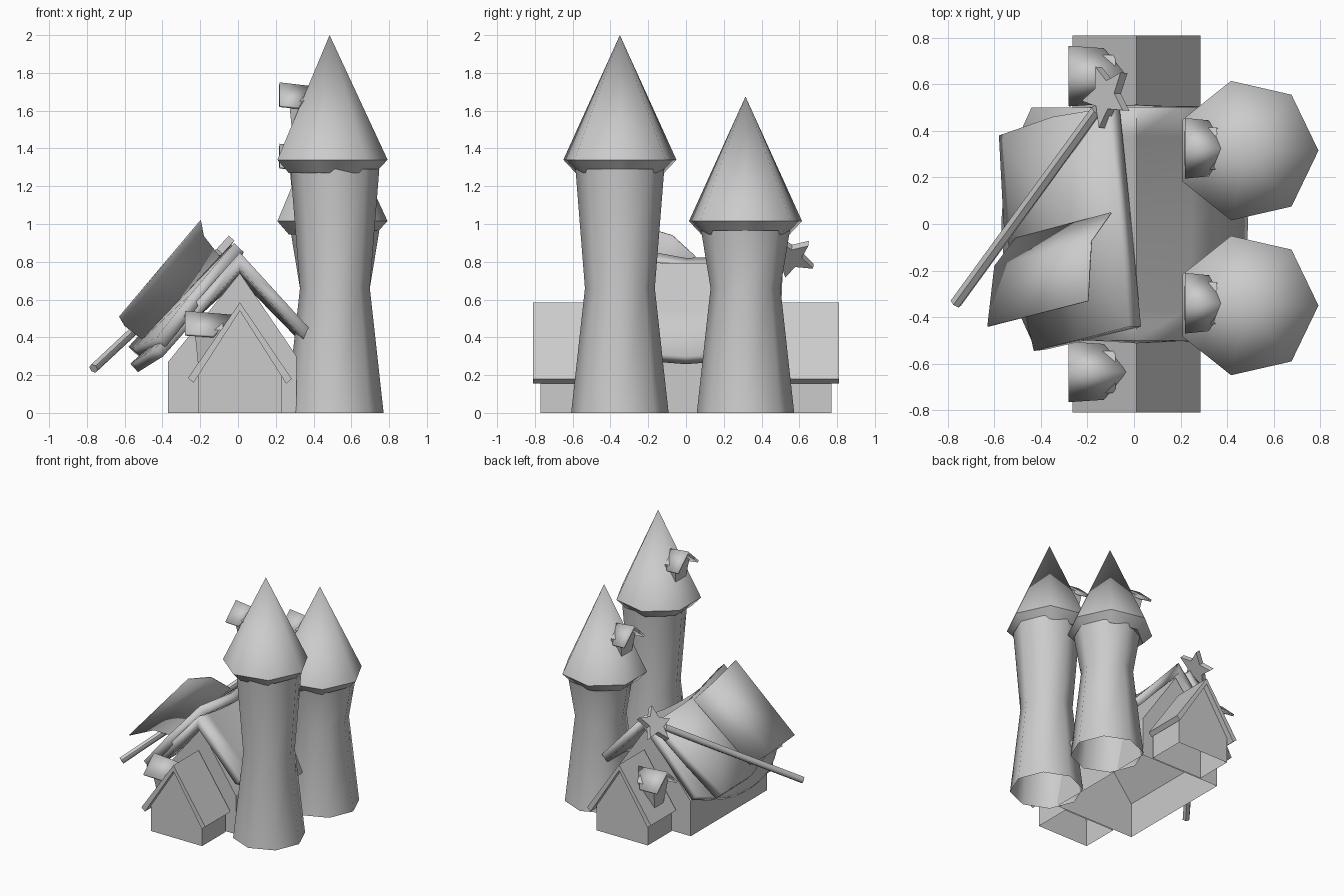
import bpy, bmesh, math
from mathutils import Vector

if "Cube" in bpy.data.objects:
    bpy.data.objects.remove(bpy.data.objects["Cube"])


def make(name, verts, faces, smooth=60):
    me = bpy.data.meshes.new(name)
    me.from_pydata([tuple(v) for v in verts], [], faces)
    bm = bmesh.new()
    bm.from_mesh(me)
    bmesh.ops.remove_doubles(bm, verts=bm.verts, dist=.0005)
    bmesh.ops.recalc_face_normals(bm, faces=bm.faces)
    bm.to_mesh(me)
    bm.free()
    ob = bpy.data.objects.new(name, me)
    bpy.context.collection.objects.link(ob)
    bpy.ops.object.select_all(action='DESELECT')
    ob.select_set(True)
    bpy.context.view_layer.objects.active = ob
    bpy.ops.object.shade_smooth_by_angle(angle=math.radians(smooth))
    return ob


def lathe(name, profile, sides, cx, cy):
    verts, faces = [], []
    for r, z in profile:
        for i in range(sides):
            a = 2 * math.pi * i / sides
            verts.append((cx + r * math.cos(a), cy + r * math.sin(a), z))
    for k in range(len(profile) - 1):
        for i in range(sides):
            j = (i + 1) % sides
            faces.append((k * sides + i, k * sides + j, (k + 1) * sides + j, (k + 1) * sides + i))
    return make(name, verts, faces)


def prism(name, pts, a, b, place, open_bottom=False):
    """Extrude a closed 2D outline from a to b; first edge is the bottom."""
    n = len(pts)
    verts = [place(u, w, d) for d in (a, b) for u, w in pts]
    faces = [(i, (i + 1) % n, n + (i + 1) % n, n + i) for i in range(1 if open_bottom else 0, n)]
    faces += [tuple(range(n)), tuple(range(2 * n - 1, n - 1, -1))]
    return make(name, verts, faces, 30)


def patch(name, rows, thick, smooth=60):
    """Sheet through rows of points, thickened downwards."""
    n = len(rows[0])
    verts = [p for r in rows for p in r]
    faces = [(k * n + i, k * n + i + 1, (k + 1) * n + i + 1, (k + 1) * n + i)
             for k in range(len(rows) - 1) for i in range(n - 1)]
    ob = make(name, verts, faces, smooth)
    if ob.data.polygons[0].normal.z < 0:
        ob.data.flip_normals()
    m = ob.modifiers.new("thickness", 'SOLIDIFY')
    m.thickness = thick
    m.offset = -1
    m.use_even_offset = True
    return ob


def along_y(u, w, d):
    return (u, d, w)


def dormer(name, x0, y, z, length):
    # small bent roof with a tapering wall, facing -x
    rows = [[(x0, y - .13, z - .12), (x0, y, z), (x0, y + .13, z - .12)],
            [(x0 + length * .6, y - .12, z - .13), (x0 + length, y, z - .02),
             (x0 + length * .6, y + .12, z - .13)]]
    patch(name + "_roof", rows, .015, 30)
    wall = [(-.05, -.3), (.05, -.3), (.09, -.1), (0, -.02), (-.09, -.1)]
    prism(name + "_wall", wall, x0 + .05, x0 + length * .8,
          lambda u, w, d: (d + (.02 if w < -.2 else 0), y + u, z + w))


# Two towers with pointed roofs
for name, y, top in (("tall_tower", -.35, 2.0), ("short_tower", .315, 1.675)):
    eave = top - .66
    lathe(name + "_body", [(.258, 0), (.185, .66), (.235, eave - .05)], 8, .513, y)
    lathe(name + "_roof", [(0, top), (.307, eave), (.24, eave - .07), (.15, eave - .04)], 7, .485, y)
    dormer(name + "_dormer", .22, y + .01, top - .25, .17)

# Main hall
prism("main_walls", [(-.37, 0), (.31, 0), (.31, .3), (.01, .74), (-.37, .27)], -.47, .47, along_y, True)

# Book-shaped saddle roof, wider and lower in the middle
N = 8
rows = []
for t in (-1, -.5, 0, .5, 1):
    end, mid = ((.375, .45), (.49, .30)) if t > 0 else ((-.44, .34), (-.57, .26))
    row = []
    for i in range(N + 1):
        y = -.5 + i / N
        k = 1 - (abs(y) / .5) ** 2
        ridge = Vector((.01, y, .85 - .06 * k))
        e = Vector((end[0] + (mid[0] - end[0]) * k, y, end[1] + (mid[1] - end[1]) * k))
        row.append(ridge.lerp(e, abs(t)))
    rows.append(row)
patch("book_roof", rows, .06)

# Page block lying on the left half, slightly turned
patch("page_block", [
    [(-.02, -.44, .90), (-.06, 0, .82), (-.11, .50, .84)],
    [(-.25, -.50, .63), (-.31, 0, .60), (-.35, .46, .60)],
    [(-.43, -.545, .40), (-.56, 0, .34), (-.58, .38, .35)]], .07)
# Raised page
patch("raised_page", [
    [(-.10, .05, .83), (-.185, -.07, .94), (-.20, -.33, 1.02)],
    [(-.51, -.06, .39), (-.60, -.18, .46), (-.63, -.44, .51)]], .006)

# Matching porches at front and back
for name, s in (("front_porch", -1), ("back_porch", 1)):
    prism(name + "_walls", [(-.21, 0), (.23, 0), (.23, .21), (.01, .54), (-.21, .21)],
          s * .48, s * .77, along_y, True)
    prism(name + "_roof", [(-.235, .16), (.01, .54), (.255, .155), (.285, .18), (.01, .585), (-.265, .185)],
          s * .5, s * .81, along_y)
    dormer(name + "_dormer", -.28, s * .635, .54, .25)

# Wand resting on the left side of the roof
p0, p1 = Vector((-.765, -.34, .235)), Vector((-.16, .49, .80))
d = (p1 - p0).normalized()
n = Vector((-.78, 0, .62))
n = (n - d * n.dot(d)).normalized()
s = d.cross(n)
ring = [(s * math.cos(i * math.pi / 3) + n * math.sin(i * math.pi / 3)) * .026 for i in range(6)]
make("wand_stick", [p0 + r for r in ring] + [p1 + r for r in ring],
     [(i, (i + 1) % 6, 6 + (i + 1) % 6, 6 + i) for i in range(6)]
     + [tuple(range(6)), tuple(range(11, 5, -1))])

# Star on the wand tip
c = Vector((-.115, .55, .83))
star = []
for i in range(10):
    a = i * math.pi / 5
    r = .14 if i % 2 == 0 else .065
    star.append((r * math.cos(a), r * math.sin(a)))
prism("wand_star", star, -.02, .02, lambda u, w, k: c + d * u + s * w + n * k)
